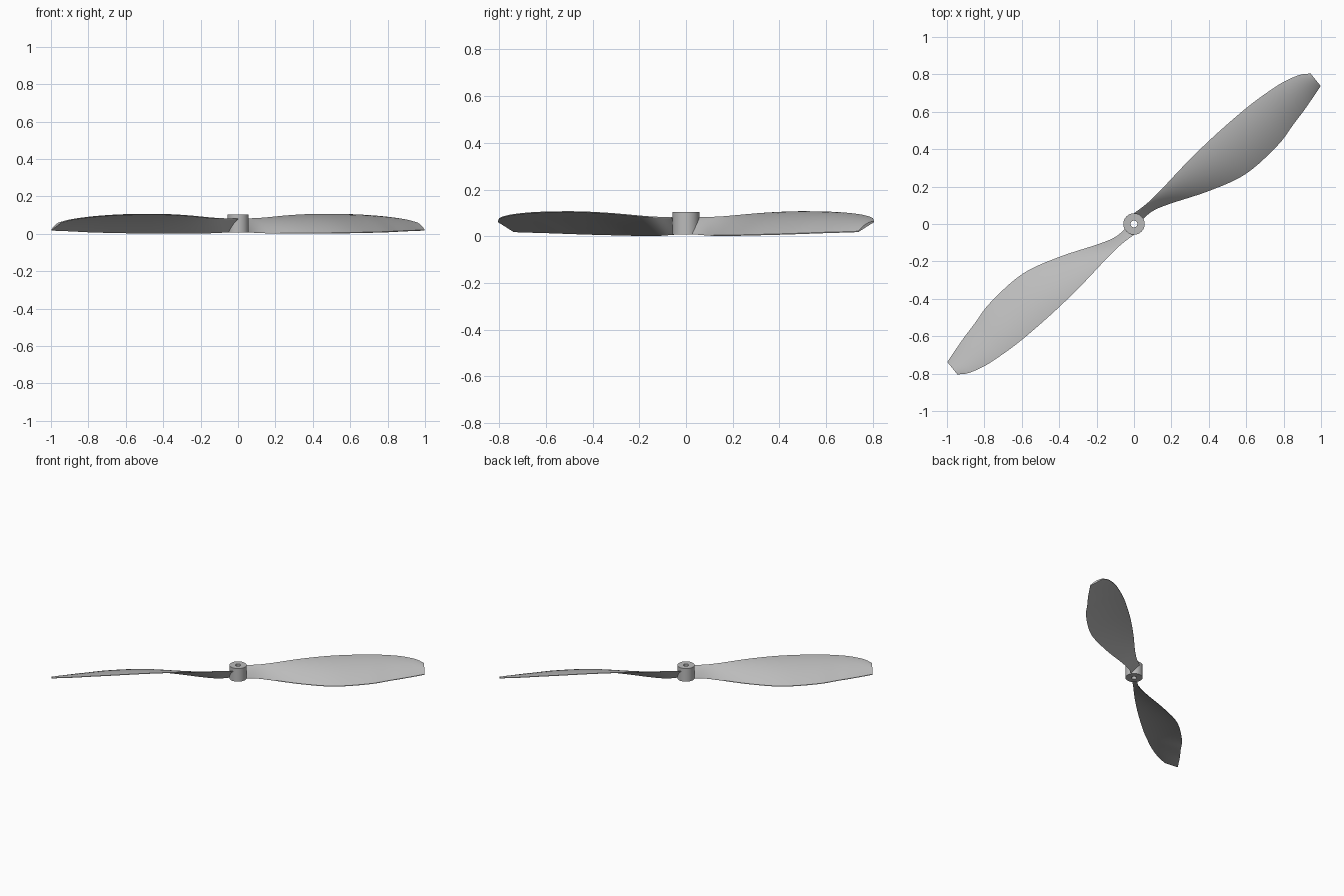
import bpy
import bmesh
from math import cos, sin, pi, radians
from mathutils import Vector

default_cube = bpy.data.objects.get("Cube")
if default_cube:
    bpy.data.objects.remove(default_cube)

# Single plastic colour
plastic = bpy.data.materials.new("grey plastic")
plastic.use_nodes = True
grey = (0.5, 0.5, 0.5, 1)
plastic.diffuse_color = grey
plastic.node_tree.nodes["Principled BSDF"].inputs["Base Color"].default_value = grey

SWEEP = radians(39)      # direction the blade pair points in
SUBSTEPS = 5             # smooth sections between two stations
CHORD_POINTS = 10

# Blade stations: span, high edge offset, high edge z, low edge offset, low edge z
stations = [
    (.03, .045, .080, -.012, .012),
    (.12, .042, .081, -.009, .007),
    (.22, .050, .085, -.038, .004),
    (.42, .077, .098, -.114, .003),
    (.63, .096, .105, -.168, .005),
    (.86, .104, .103, -.157, .009),
    (1.0, .098, .097, -.122, .013),
    (1.1, .087, .089, -.097, .016),
    (1.19, .062, .077, -.070, .018),
    (1.24, .031, .062, -.055, .020),
]


def finish(bm, name):
    bmesh.ops.recalc_face_normals(bm, faces=bm.faces)
    mesh = bpy.data.meshes.new(name)
    bm.to_mesh(mesh)
    bm.free()
    mesh.materials.append(plastic)
    obj = bpy.data.objects.new(name, mesh)
    bpy.context.collection.objects.link(obj)
    bpy.ops.object.select_all(action='DESELECT')
    bpy.context.view_layer.objects.active = obj
    obj.select_set(True)
    bpy.ops.object.shade_smooth_by_angle(angle=radians(35))
    return obj


def smooth_stations(rows):
    """Catmull-Rom interpolation through the blade stations."""
    rows = [Vector(row) for row in rows]
    padded = [rows[0] * 2 - rows[1]] + rows + [rows[-1] * 2 - rows[-2]]
    result = []
    for a, b, c, d in zip(padded, padded[1:], padded[2:], padded[3:]):
        for step in range(SUBSTEPS):
            t = step / SUBSTEPS
            result.append(b + (c - a) * (t / 2)
                          + (a * 2 - b * 5 + c * 4 - d) * (t * t / 2)
                          + (b * 3 - a - c * 3 + d) * (t ** 3 / 2))
    return result + [rows[-1]]


def section(row):
    """Thin cambered loop running over the top and back underneath."""
    span, high, high_z, low, low_z = row
    chord = high - low
    upper, lower = [], []
    for i in range(CHORD_POINTS + 1):
        u = (1 - cos(pi * i / CHORD_POINTS)) / 2
        offset = high + (low - high) * u
        arch = 4 * u * (1 - u)
        z = high_z + (low_z - high_z) * u + chord * .06 * arch
        half = .002 + .005 * arch
        x = span * cos(SWEEP) - offset * sin(SWEEP)
        y = span * sin(SWEEP) + offset * cos(SWEEP)
        upper.append(Vector((x, y, z + half)))
        lower.append(Vector((x, y, z - half)))
    return upper + lower[::-1]


def make_blade(name, turn):
    bm = bmesh.new()
    loops = []
    for row in smooth_stations(stations):
        loops.append([bm.verts.new((p.x * turn, p.y * turn, p.z))
                      for p in section(row)])
    count = len(loops[0])
    for near, far in zip(loops, loops[1:]):
        for i in range(count):
            j = (i + 1) % count
            bm.faces.new((near[i], near[j], far[j], far[i]))
    # Close root and tip with strips across the section
    for loop in (loops[0], loops[-1]):
        for i in range(CHORD_POINTS):
            bm.faces.new((loop[i], loop[i + 1], loop[-2 - i], loop[-1 - i]))
    return finish(bm, name)


def make_hub(outer, bore, bottom, top, sides=48):
    """Cylinder with a shaft hole, revolved from a rectangular profile."""
    bm = bmesh.new()
    profile = [(bore, bottom), (outer, bottom), (outer, top), (bore, top)]
    rings = []
    for k in range(sides):
        angle = 2 * pi * k / sides
        rings.append([bm.verts.new((r * cos(angle), r * sin(angle), z))
                      for r, z in profile])
    for k in range(sides):
        here, after = rings[k], rings[(k + 1) % sides]
        for i in range(len(profile)):
            j = (i + 1) % len(profile)
            bm.faces.new((here[i], here[j], after[j], after[i]))
    return finish(bm, "hub")


make_hub(outer=.057, bore=.018, bottom=.008, top=.104)
make_blade("left_blade", 1)
make_blade("right_blade", -1)
